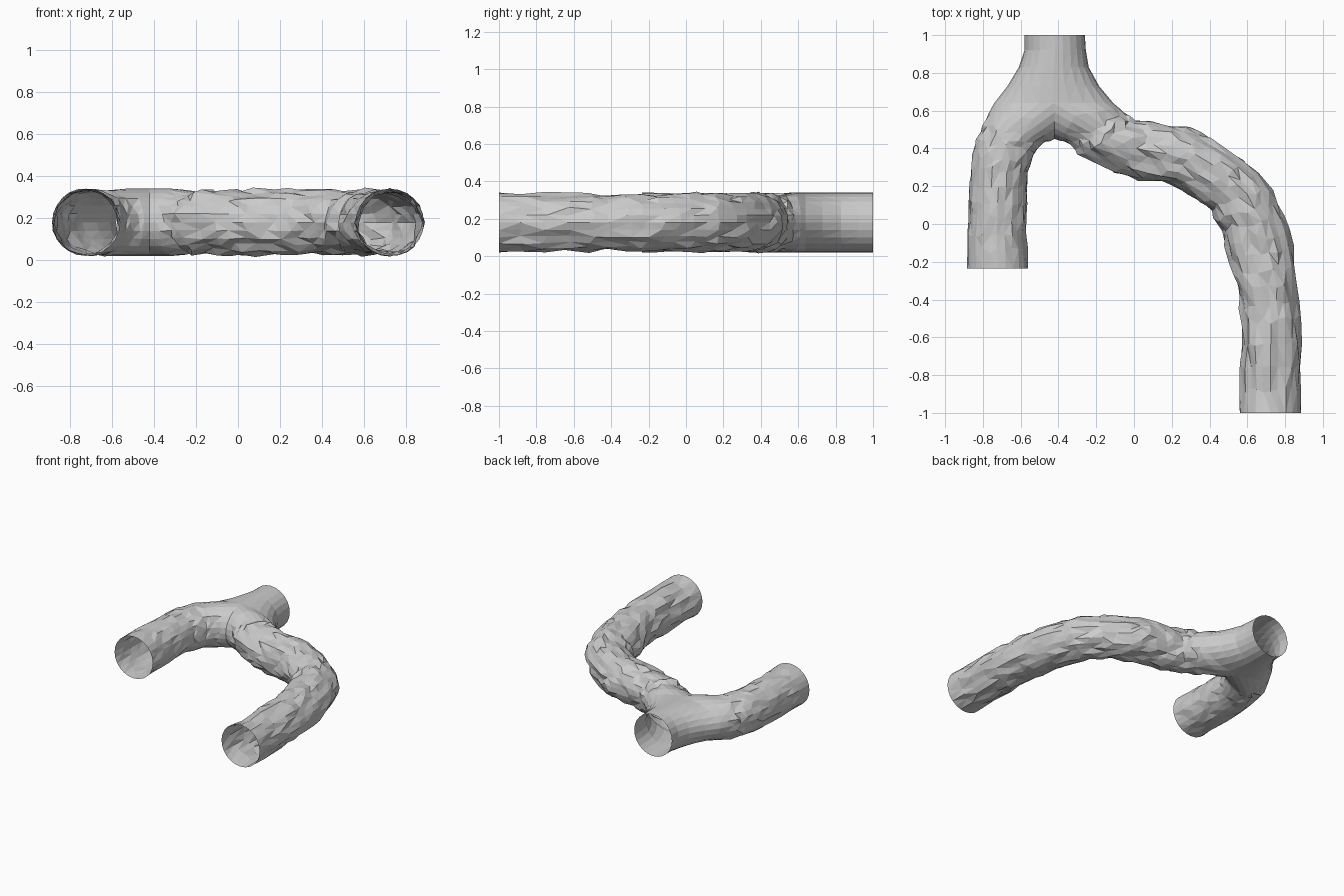
import bpy, bmesh, math, random
from mathutils import Vector

if "Cube" in bpy.data.objects:
    bpy.data.objects.remove(bpy.data.objects["Cube"])

random.seed(4)
N, MID_Z, RAD_Z = 24, 0.18, 0.16
bm = bmesh.new()


def ring(pair):
    """Elliptical section between two plan-view edge points (a = pi side, a = 0 side)."""
    (lx, ly), (rx, ry) = pair
    pts = []
    for k in range(N):
        a = 2 * math.pi * k / N
        t = (1 + math.cos(a)) / 2
        pts.append(Vector((lx + (rx - lx) * t, ly + (ry - ly) * t,
                           MID_Z + RAD_Z * math.sin(a))))
    return pts


def loft(rings, steps):
    """Skin a list of sections, adding in-between rings."""
    fine = [rings[0]]
    for r0, r1 in zip(rings, rings[1:]):
        for s in range(1, steps + 1):
            fine.append([p.lerp(q, s / steps) for p, q in zip(r0, r1)])
    vs = [[bm.verts.new(p) for p in r] for r in fine]
    for a, b in zip(vs, vs[1:]):
        for k in range(N):
            j = (k + 1) % N
            bm.faces.new((a[k], a[j], b[j], b[k]))
    return vs


# Trunk: short round mouth that widens toward the fork
trunk = [ring(p) for p in [
    ((-.58, 1), (-.26, 1)), ((-.58, .92), (-.255, .92)),
    ((-.61, .83), (-.24, .83)), ((-.67, .73), (-.185, .73)),
    ((-.74, .64), (-.11, .64))]]
loft(trunk, 1)
wide = trunk[-1]

# Fork: half of the wide section plus a saddle arc under the crotch
saddle = []
for k in range(N):
    a = 2 * math.pi * k / N
    saddle.append(Vector((-.42, .64 - .19 * abs(math.cos(a)),
                          MID_Z + RAD_Z * math.sin(a))))
for k in (N // 4, 3 * N // 4):
    saddle[k] = wide[k].copy()
left_start = [wide[k] if N // 4 <= k <= 3 * N // 4 else saddle[k] for k in range(N)]
right_start = [saddle[k] if N // 4 <= k <= 3 * N // 4 else wide[k] for k in range(N)]

# Left branch
left = loft([left_start] + [ring(p) for p in [
    ((-.80, .53), (-.475, .425)), ((-.84, .45), (-.525, .37)),
    ((-.865, .30), (-.56, .27)), ((-.88, .12), (-.565, .12)),
    ((-.885, -.05), (-.565, -.05)), ((-.885, -.235), (-.56, -.235))]], 2)

# Right branch
right = loft([right_start] + [ring(p) for p in [
    ((-.36, .43), (-.05, .59)), ((-.29, .36), (.03, .55)),
    ((-.11, .265), (.15, .535)), ((.02, .23), (.30, .52)),
    ((.18, .21), (.42, .455)), ((.30, .15), (.60, .335)),
    ((.39, .08), (.73, .19)), ((.46, -.03), (.80, .05)),
    ((.50, -.20), (.85, -.12)), ((.55, -.36), (.875, -.30)),
    ((.565, -.52), (.885, -.50)), ((.56, -.75), (.885, -.75)),
    ((.56, -1), (.885, -1))]], 2)


def roughen(rings, depth, slide):
    """Chip the rock surface inward, leaving the mouth ring clean."""
    for i in range(2, len(rings) - 1):
        r = rings[i]
        mid = sum((v.co for v in r), Vector()) / N
        along = (rings[i + 1][0].co - rings[i - 1][0].co).normalized()
        for v in r:
            d = (v.co - mid).normalized()
            v.co += d * random.uniform(-depth, depth * .25)
            v.co += along * random.uniform(-slide, slide)


roughen(left, .012, .02)
roughen(right, .022, .02)

bmesh.ops.remove_doubles(bm, verts=bm.verts[:], dist=.0005)
bmesh.ops.triangulate(bm, faces=bm.faces[:])
bmesh.ops.recalc_face_normals(bm, faces=bm.faces[:])

mesh = bpy.data.meshes.new("forked_tunnel")
bm.to_mesh(mesh)
bm.free()
tunnel = bpy.data.objects.new("forked_tunnel", mesh)
bpy.context.collection.objects.link(tunnel)
